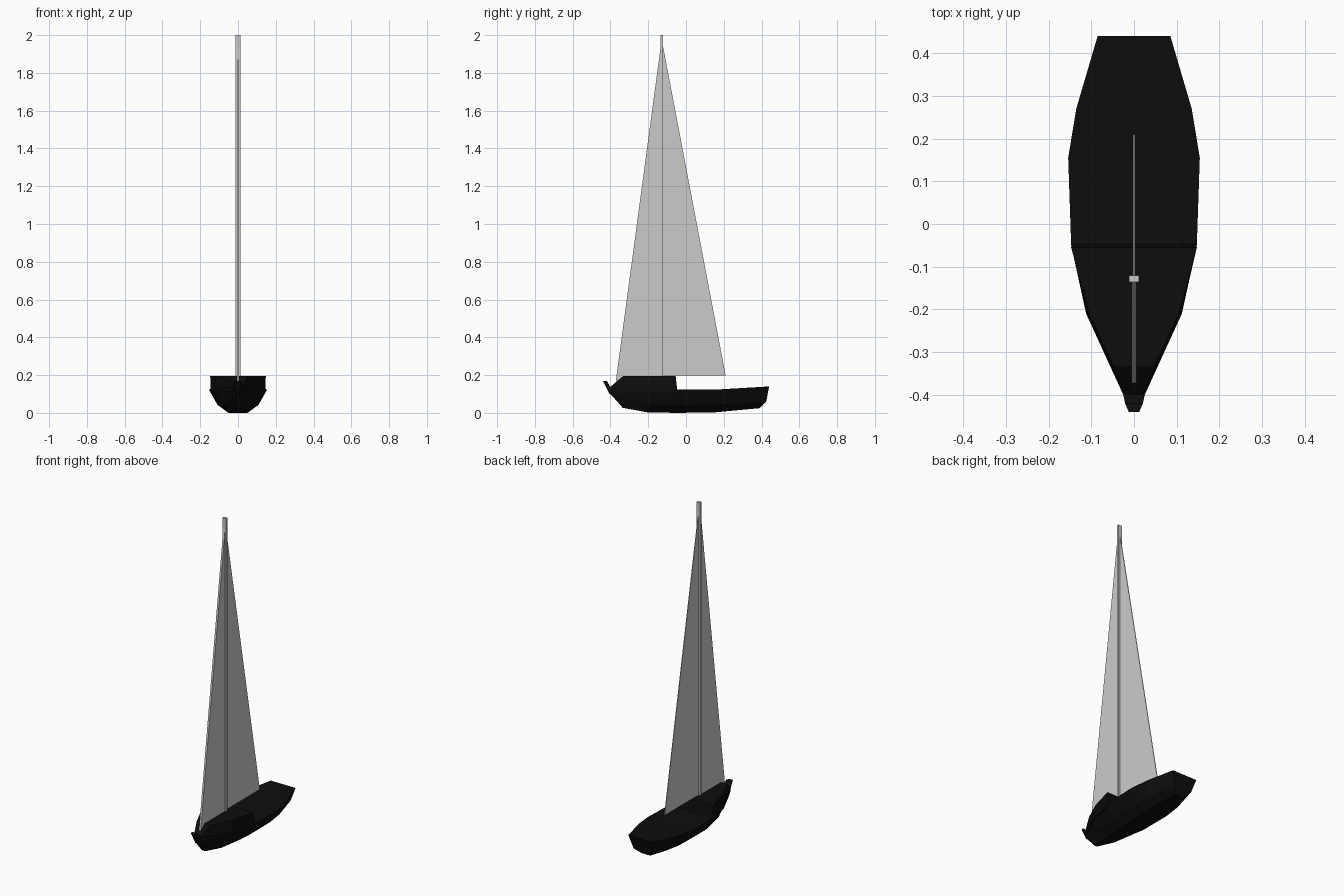
import bpy, bmesh

if "Cube" in bpy.data.objects:
    bpy.data.objects.remove(bpy.data.objects["Cube"])

black = bpy.data.materials.new("hull_black")
black.diffuse_color = (0.004, 0.004, 0.004, 1)
black.use_nodes = True
black.node_tree.nodes["Principled BSDF"].inputs["Base Color"].default_value = black.diffuse_color


def loft(name, rows, mat=None):
    """Skin half-sections (x, y, z listed low to high), mirrored across x = 0."""
    bm = bmesh.new()
    rings = []
    for row in rows:
        pts = row + [(-x, y, z) for x, y, z in reversed(row)]
        rings.append([bm.verts.new(p) for p in pts])
    n = len(rings[0])
    for a, b in zip(rings, rings[1:]):
        for i in range(n):
            j = (i + 1) % n
            bm.faces.new((a[i], a[j], b[j], b[i]))
    bm.faces.new(rings[0])
    bm.faces.new(rings[-1])
    bmesh.ops.recalc_face_normals(bm, faces=bm.faces)
    me = bpy.data.meshes.new(name)
    bm.to_mesh(me)
    bm.free()
    ob = bpy.data.objects.new(name, me)
    bpy.context.collection.objects.link(ob)
    if mat:
        me.materials.append(mat)
    return ob


def sail(name, outline, half):
    """Flat panel from a (y, z) outline, extruded across x."""
    bm = bmesh.new()
    face = bm.faces.new([bm.verts.new((-half, y, z)) for y, z in outline])
    ext = bmesh.ops.extrude_face_region(bm, geom=[face], use_keep_orig=True)
    moved = [v for v in ext["geom"] if isinstance(v, bmesh.types.BMVert)]
    bmesh.ops.translate(bm, verts=moved, vec=(2 * half, 0, 0))
    bmesh.ops.recalc_face_normals(bm, faces=bm.faces)
    me = bpy.data.meshes.new(name)
    bm.to_mesh(me)
    bm.free()
    bpy.context.collection.objects.link(bpy.data.objects.new(name, me))


# Hull, bow to stern: keel, bilge, sheer
loft("hull", [
    [(.008, -.405, .10), (.010, -.425, .14), (.012, -.44, .17)],
    [(.010, -.395, .095), (.018, -.41, .135), (.021, -.42, .17)],
    [(.012, -.335, .027), (.022, -.375, .09), (.025, -.40, .137)],
    [(.030, -.205, .003), (.075, -.21, .045), (.112, -.21, .125)],
    [(.050, -.05, 0), (.105, -.05, .04), (.147, -.05, .123)],
    [(.055, .155, .003), (.11, .155, .045), (.154, .155, .123)],
    [(.050, .25, .012), (.10, .26, .05), (.135, .27, .13)],
    [(.030, .39, .025), (.06, .425, .06), (.085, .44, .14)],
], black)

# Raised foredeck
loft("raised_foredeck", [
    [(.024, -.40, .12), (.022, -.398, .14)],
    [(.053, -.335, .11), (.048, -.333, .195)],
    [(.111, -.21, .11), (.105, -.21, .195)],
    [(.146, -.045, .11), (.147, -.055, .195)],
], black)

# Mast
bpy.ops.mesh.primitive_cube_add(size=1, location=(0, -.128, 1.085))
mast = bpy.context.object
mast.name = "mast"
mast.scale = (.024, .015, 1.83)

# Sails
sail("jib", [(-.372, .165), (-.13, .19), (-.13, 1.97)], .006)
sail("mainsail", [(-.13, .197), (.21, .197), (-.127, 1.97)], .002)
